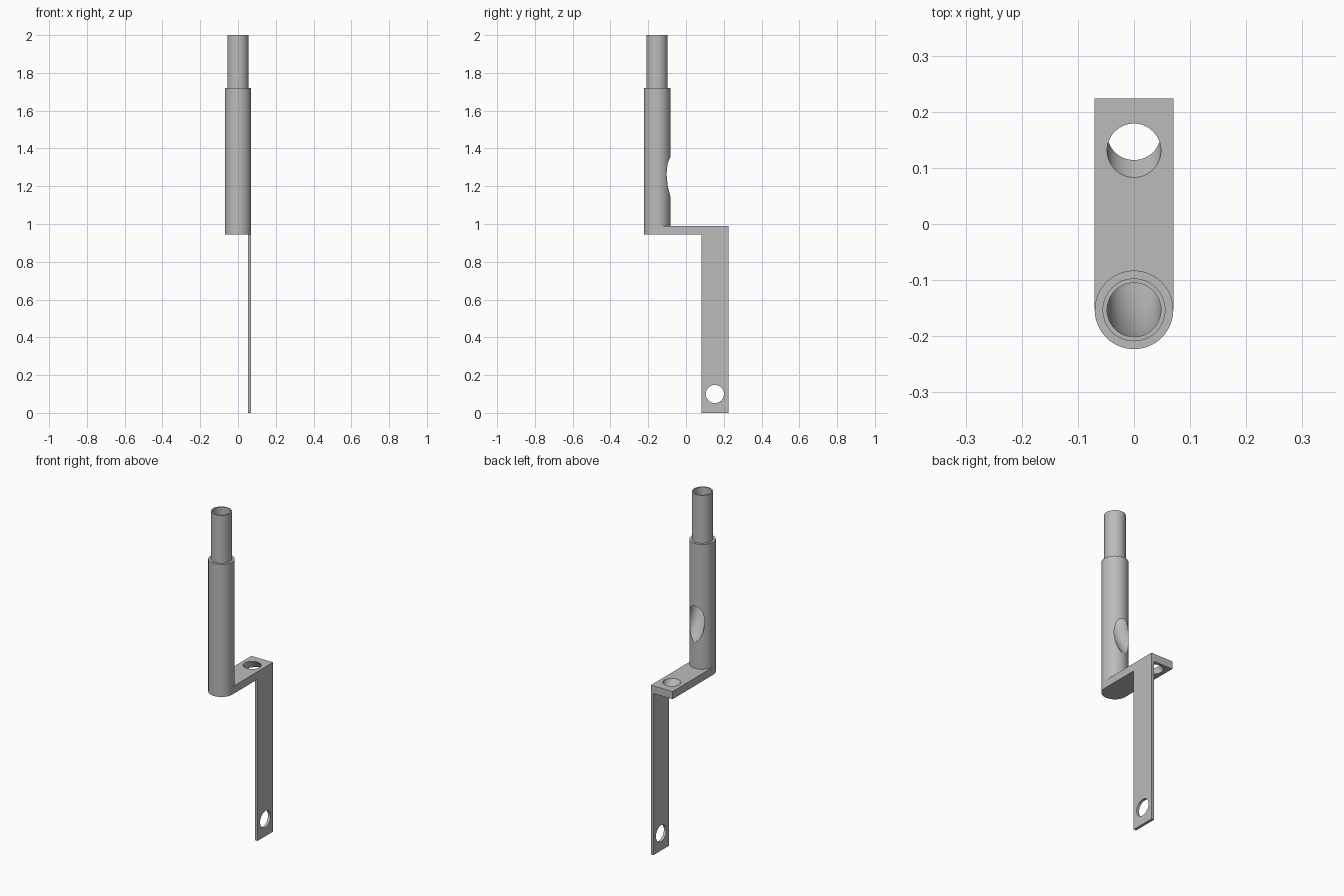
import bpy, bmesh, math

if "Cube" in bpy.data.objects:
    bpy.data.objects.remove(bpy.data.objects["Cube"], do_unlink=True)

SEG = 64
TUBE_Y = -0.153
TUBE_R, NECK_R, BORE_R = 0.07, 0.056, 0.048
BACK = 0.224
ARM_LOW, ARM_TOP = 0.945, 0.99

steel = bpy.data.materials.new("plain grey")
steel.use_nodes = True
grey = (0.5, 0.5, 0.5, 1)
steel.diffuse_color = grey
steel.node_tree.nodes["Principled BSDF"].inputs["Base Color"].default_value = grey


def circle(cx, cy, r, start=0, sweep=2 * math.pi, n=SEG, closed=True):
    count = n if closed else n + 1
    angles = [start + sweep * i / n for i in range(count)]
    return [(cx + r * math.cos(a), cy + r * math.sin(a)) for a in angles]


def stack(name, layers):
    """Join horizontal outlines (outline, z) into one closed solid."""
    bm = bmesh.new()
    rings = [[bm.verts.new((x, y, z)) for x, y in outline] for outline, z in layers]
    n = len(rings[0])
    for low, high in zip(rings, rings[1:]):
        for i in range(n):
            j = (i + 1) % n
            bm.faces.new((low[i], low[j], high[j], high[i]))
    bm.faces.new(rings[0][::-1])
    bm.faces.new(rings[-1])
    bmesh.ops.recalc_face_normals(bm, faces=bm.faces)
    mesh = bpy.data.meshes.new(name)
    bm.to_mesh(mesh)
    bm.free()
    mesh.materials.append(steel)
    obj = bpy.data.objects.new(name, mesh)
    bpy.context.collection.objects.link(obj)
    return obj


def select(obj):
    bpy.ops.object.select_all(action='DESELECT')
    obj.select_set(True)
    bpy.context.view_layer.objects.active = obj


def cut(obj, cutter):
    select(obj)
    mod = obj.modifiers.new("hole", 'BOOLEAN')
    mod.operation = 'DIFFERENCE'
    mod.solver = 'EXACT'
    mod.object = cutter
    bpy.ops.object.modifier_apply(modifier=mod.name)


# Stepped tube standing on the arm
tube = stack("stepped_tube", [
    (circle(0, TUBE_Y, TUBE_R), ARM_TOP), (circle(0, TUBE_Y, TUBE_R), 1.72),
    (circle(0, TUBE_Y, NECK_R), 1.72), (circle(0, TUBE_Y, NECK_R), 2.0)])

# Horizontal arm, rounded under the tube and square at the back
outline = circle(0, TUBE_Y, TUBE_R, math.pi, math.pi, SEG // 2, False)
outline += [(TUBE_R, BACK), (-TUBE_R, BACK)]
arm = stack("offset_arm", [(outline, ARM_LOW), (outline, ARM_TOP)])

# Thin strip hanging from the left edge of the arm
x0, x1, y0 = 0.054, TUBE_R, 0.081
strip_outline = [(x0, y0), (x1, y0), (x1, BACK), (x0, BACK)]
strip = stack("hanging_strip", [(strip_outline, 0), (strip_outline, ARM_LOW)])

# Bore running down the tube, then sweeping backward through the arm
path = [(0.9, 0.335), (0.945, 0.315), (0.99, 0.284), (1.06, 0.2), (1.14, 0.122),
        (1.2, 0.083), (1.263, 0.051), (1.31, 0.034), (1.353, 0.022),
        (1.42, 0.008), (1.5, 0), (2.1, 0)]
bore = stack("bore_cutter", [(circle(0, TUBE_Y + d, BORE_R), z) for z, d in path])
cut(tube, bore)
cut(arm, bore)

# Round fixing hole near the bottom of the strip
pin = stack("pin_cutter", [(circle(0, 0, BORE_R), -0.1), (circle(0, 0, BORE_R), 0.1)])
pin.rotation_euler = (0, math.pi / 2, 0)
pin.location = (x0, (y0 + BACK) / 2, 0.1)
bpy.context.view_layer.update()
cut(strip, pin)

for helper in (bore, pin):
    bpy.data.objects.remove(helper, do_unlink=True)

for part in (tube, arm, strip):
    select(part)
    bpy.ops.object.shade_smooth_by_angle(angle=math.radians(30))
